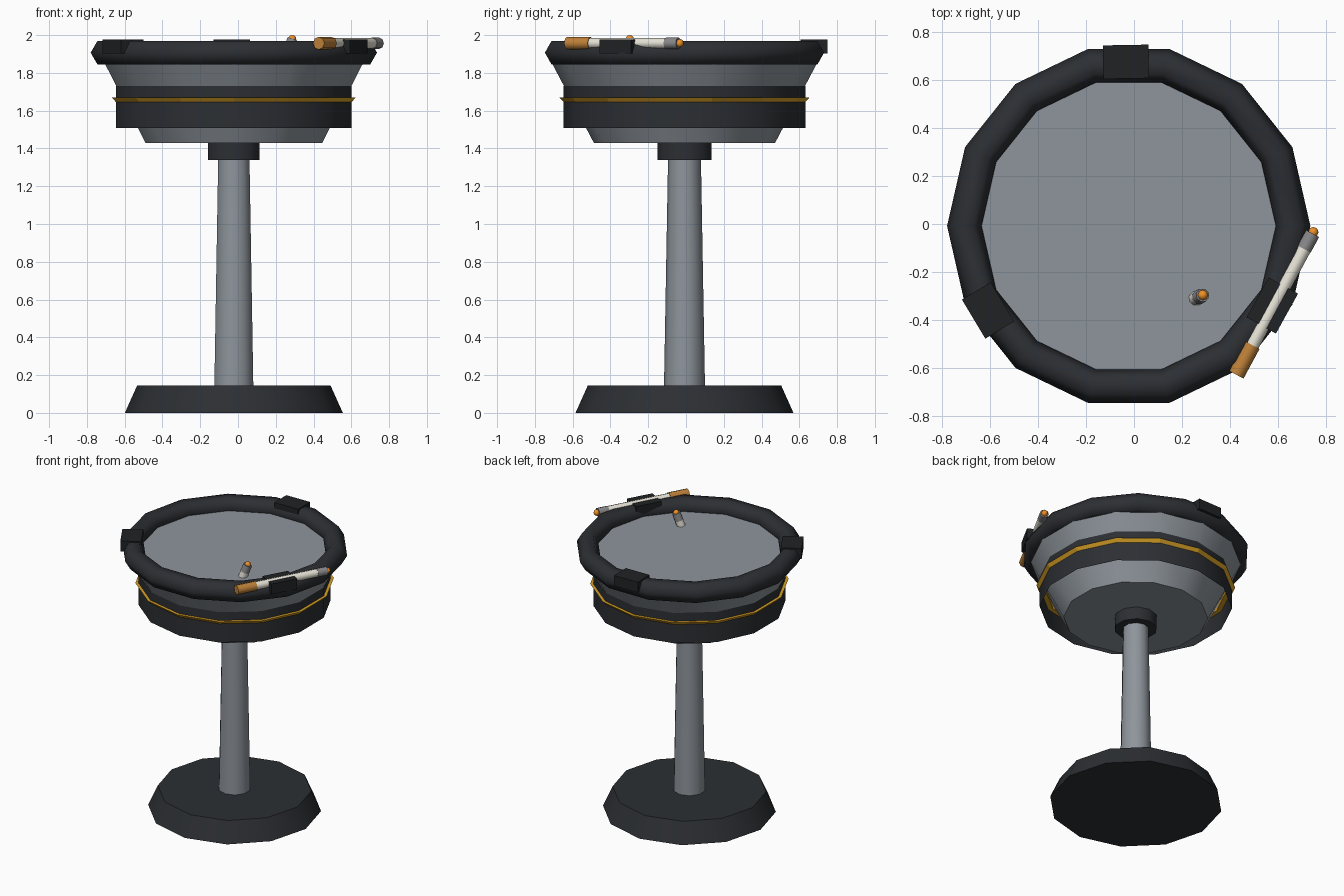
import bpy, math
from mathutils import Vector

if "Cube" in bpy.data.objects:
    bpy.data.objects.remove(bpy.data.objects["Cube"])

CX, CY = -0.022, -0.008


def material(name, r, g, b):
    m = bpy.data.materials.new(name)
    m.diffuse_color = (r, g, b, 1)
    m.use_nodes = True
    m.node_tree.nodes["Principled BSDF"].inputs["Base Color"].default_value = m.diffuse_color
    return m


DARK = material("dark", 0.025, 0.028, 0.033)
CLIP = material("clip_black", 0.014, 0.016, 0.018)
STEEL = material("steel", 0.27, 0.30, 0.33)
GOLD = material("gold", 0.70, 0.36, 0.02)
TAN = material("tan", 0.52, 0.22, 0.04)
PAPER = material("paper", 0.80, 0.77, 0.68)
ASH = material("ash", 0.25, 0.25, 0.26)
EMBER = material("ember", 0.85, 0.28, 0.02)


def finish(name, mat, angle=50):
    o = bpy.context.object
    o.name = name
    o.data.materials.append(mat)
    bpy.ops.object.shade_smooth_by_angle(angle=math.radians(angle))
    return o


def frustum(name, mat, sides, r1, r2, z1, z2, fill='NGON'):
    bpy.ops.mesh.primitive_cone_add(vertices=sides, radius1=r1, radius2=r2, depth=z2 - z1,
                                    end_fill_type=fill, location=(CX, CY, (z1 + z2) / 2))
    return finish(name, mat)


def rod(name, mat, a, b, r1, r2, sides=8):
    a, b = Vector(a), Vector(b)
    d = b - a
    bpy.ops.mesh.primitive_cone_add(vertices=sides, radius1=r1, radius2=r2, depth=d.length,
                                    location=(a + b) / 2,
                                    rotation=d.to_track_quat('Z', 'Y').to_euler())
    return finish(name, mat)


def ball(name, mat, p, r):
    bpy.ops.mesh.primitive_uv_sphere_add(segments=8, ring_count=6, radius=r, location=p)
    return finish(name, mat)


# Stand
frustum("base", DARK, 12, 0.577, 0.512, 0, 0.145)
frustum("column", STEEL, 10, 0.1085, 0.087, 0.14, 1.35)
frustum("collar", DARK, 10, 0.143, 0.143, 1.34, 1.435)

# Bowl with open band around it
frustum("bowl", STEEL, 14, 0.48, 0.722, 1.43, 1.89)
frustum("band", DARK, 14, 0.64, 0.64, 1.508, 1.73, 'NOTHING')

# Gold trim ring: lathed section passing through the band
section = [(0.605, 1.643), (0.638, 1.643), (0.661, 1.669), (0.605, 1.669)]
N, K = 14, len(section)
verts = [(CX + r * math.sin(2 * math.pi * i / N), CY + r * math.cos(2 * math.pi * i / N), z)
         for i in range(N) for r, z in section]
faces = [(i * K + j, i * K + (j + 1) % K,
          (i + 1) % N * K + (j + 1) % K, (i + 1) % N * K + j)
         for i in range(N) for j in range(K)]
mesh = bpy.data.meshes.new("gold_trim")
mesh.from_pydata(verts, [], [f[::-1] for f in faces])
trim = bpy.data.objects.new("gold_trim", mesh)
bpy.context.collection.objects.link(trim)
mesh.materials.append(GOLD)

# Rim
bpy.ops.mesh.primitive_torus_add(major_segments=14, minor_segments=6, major_radius=0.686,
                                 minor_radius=0.072, location=(CX, CY, 1.907))
finish("rim", DARK, 61)

# Three rest blocks on the rim
for i, deg in enumerate((91, 211, 331)):
    a = math.radians(deg)
    bpy.ops.mesh.primitive_cube_add(size=1, rotation=(0, 0, a),
                                    location=(CX + 0.685 * math.cos(a), CY + 0.685 * math.sin(a), 1.94))
    o = bpy.context.object
    o.scale = (0.14, 0.19, 0.076)
    o.name = "rest_block_%d" % (i + 1)
    o.data.materials.append(CLIP)

# Lit cigarette lying on one rest
start, end = Vector((0.427, -0.629, 1.957)), Vector((0.745, -0.040, 1.957))
at = lambda t: start.lerp(end, t)
rod("cigarette_filter", TAN, at(0), at(0.21), 0.034, 0.034)
rod("cigarette_paper", PAPER, at(0.2), at(0.9), 0.029, 0.029)
rod("cigarette_ash", ASH, at(0.89), at(1), 0.031, 0.031)
ball("cigarette_ember", EMBER, at(1.01), 0.022)

# Short stub standing in the bowl
low, high = Vector((0.257, -0.311, 1.885)), Vector((0.287, -0.297, 1.978))
rod("stub_paper", PAPER, low, low.lerp(high, 0.5), 0.03, 0.03)
rod("stub_ash", ASH, low.lerp(high, 0.45), high, 0.031, 0.029)
ball("stub_ember", EMBER, high, 0.022)
